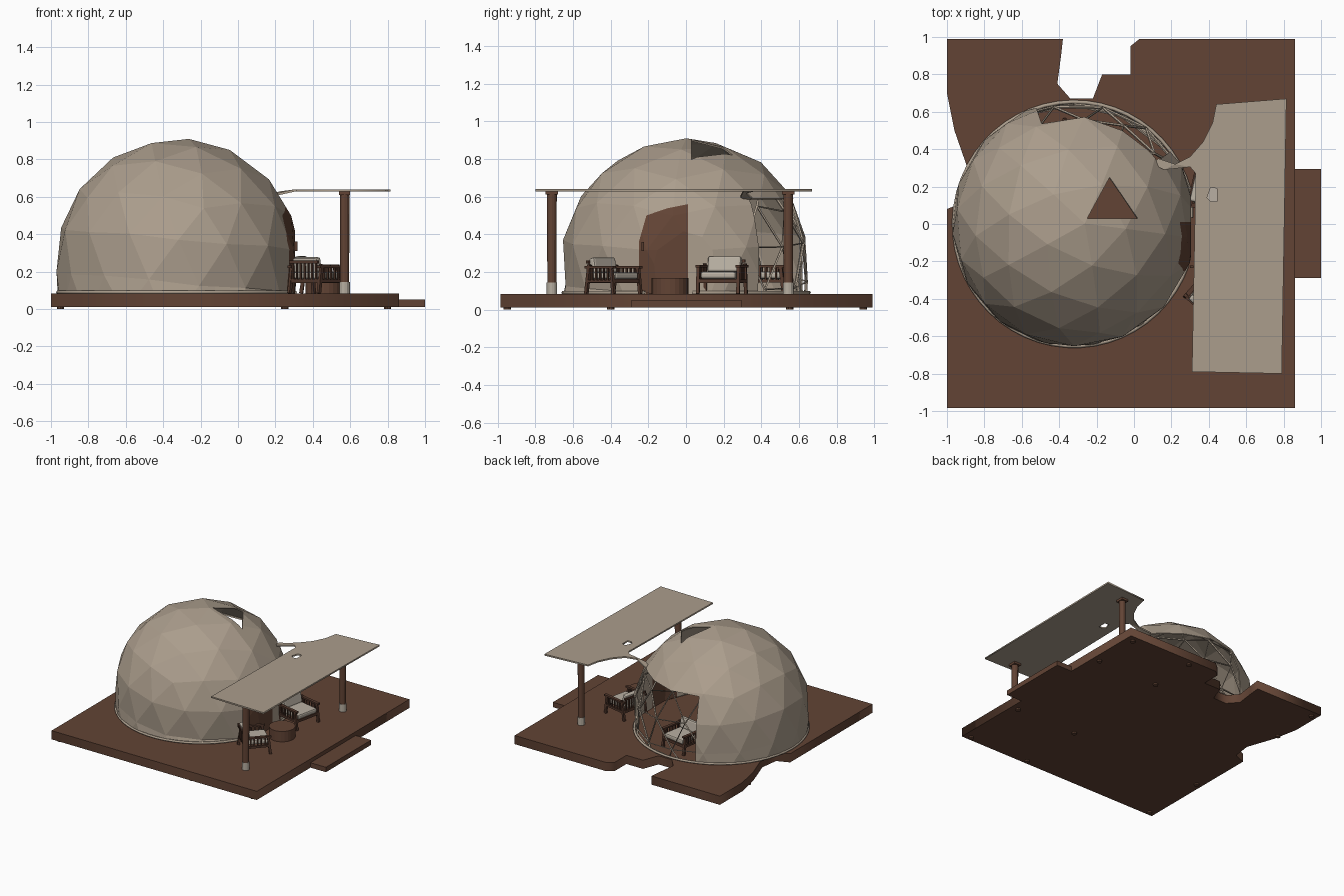
import bpy, bmesh, math
from mathutils import Vector, Matrix

if "Cube" in bpy.data.objects:
    bpy.data.objects.remove(bpy.data.objects["Cube"])

def material(name, rgb):
    m = bpy.data.materials.new(name)
    m.diffuse_color = (*rgb, 1)
    m.use_nodes = True
    m.node_tree.nodes["Principled BSDF"].inputs["Base Color"].default_value = m.diffuse_color
    return m

CANVAS = material("beige canvas", (0.41, 0.34, 0.265))
WOOD = material("deck brown", (0.122, 0.057, 0.035))
DARK = material("dark wood", (0.09, 0.042, 0.027))
CUSHION = material("pale cushion", (0.48, 0.43, 0.36))

def make(name, bm, *mats):
    me = bpy.data.meshes.new(name)
    bmesh.ops.recalc_face_normals(bm, faces=bm.faces[:])
    bm.to_mesh(me)
    bm.free()
    for m in mats:
        me.materials.append(m)
    ob = bpy.data.objects.new(name, me)
    bpy.context.collection.objects.link(ob)
    return ob

def add_box(bm, lo, hi, tilt=None):
    lo, hi = Vector(lo), Vector(hi)
    m = Matrix.Translation((lo + hi) / 2)
    if tilt:
        m = m @ Matrix.Rotation(tilt, 4, 'Y')
    bmesh.ops.create_cube(bm, size=1, matrix=m @ Matrix.Diagonal((*(hi - lo), 1)))

def add_cyl(bm, c, r, z0, z1, n=16, r2=None):
    bmesh.ops.create_cone(bm, cap_ends=True, segments=n, radius1=r, radius2=r2 or r, depth=z1 - z0,
                          matrix=Matrix.Translation((c[0], c[1], (z0 + z1) / 2)))

def plate(name, outlines, z0, z1, mat):
    """Flat slab from xy outlines; later outlines are holes."""
    cu = bpy.data.curves.new(name, 'CURVE')
    cu.dimensions, cu.fill_mode = '2D', 'BOTH'
    cu.extrude = (z1 - z0) / 2
    for pts in outlines:
        s = cu.splines.new('POLY')
        s.points.add(len(pts) - 1)
        for p, (x, y) in zip(s.points, pts):
            p.co = (x, y, 0, 1)
        s.use_cyclic_u = True
    tmp = bpy.data.objects.new(name + "_outline", cu)
    bpy.context.collection.objects.link(tmp)
    bpy.context.view_layer.update()
    me = bpy.data.meshes.new_from_object(tmp.evaluated_get(bpy.context.evaluated_depsgraph_get()))
    bpy.data.objects.remove(tmp)
    ob = bpy.data.objects.new(name, me)
    ob.location.z = (z0 + z1) / 2
    bpy.context.collection.objects.link(ob)
    me.materials.clear()
    me.materials.append(mat)
    return ob

# deck with broken back and left edges
plate("deck", [[(-1, -0.985), (0.86, -0.985), (0.86, 0.99), (0.03, 0.99), (-0.02, 0.95), (-0.02, 0.8),
                (-0.17, 0.8), (-0.22, 0.67), (-0.34, 0.67), (-0.41, 0.75), (-0.39, 0.9), (-0.38, 0.99),
                (-1, 0.99), (-1, 0.7), (-0.96, 0.5), (-0.88, 0.27), (-0.9, 0.12), (-1, 0.08)]],
      0.012, 0.083, WOOD)
bm = bmesh.new()
add_box(bm, (0.84, -0.29, 0.012), (1.0, 0.295, 0.052))
make("entry_step", bm, WOOD)
bm = bmesh.new()
for x in (-0.95, 0.25, 0.8):
    for y in (-0.95, -0.4, 0.55, 0.94):
        add_cyl(bm, (x, y), 0.02, 0, 0.02, 10)
make("deck_feet", bm, WOOD)

# geodesic dome
CX, CZ, R, BASE = -0.32, 0.257, 0.655, 0.083
CENTRE = Vector((CX, 0.002, CZ))
FLAT = 0.305

def slice_by(bm, co, no, clear=False):
    bmesh.ops.bisect_plane(bm, geom=bm.verts[:] + bm.edges[:] + bm.faces[:], dist=1e-5,
                           plane_co=co, plane_no=no, clear_outer=clear)

def geodesic(r):
    bm = bmesh.new()
    bmesh.ops.create_icosphere(bm, subdivisions=1, radius=1)
    bmesh.ops.subdivide_edges(bm, edges=bm.edges[:], cuts=2, use_grid_fill=True)
    turn = Matrix.Rotation(math.radians(5), 3, 'Y') @ Matrix.Rotation(math.radians(-7), 3, 'Z')
    for v in bm.verts:
        v.co = turn @ v.co.normalized() * r + CENTRE
        v.co.y *= 1.015
    slice_by(bm, (0, 0, BASE), (0, 0, -1), True)
    for v in bm.verts:
        if v.co.z < BASE + 0.01:
            d = Vector((v.co.x - CX, v.co.y)).normalized() * (r - 0.01)
            v.co.x, v.co.y = CX + d.x, d.y * 1.015
    return bm

def azimuth(p):
    return math.degrees(math.atan2(p.y, p.x - CX))

def inside_cut(bm, pts, axes):
    """Slice along each side of a convex outline and return the inside test."""
    tests = []
    for i, p in enumerate(pts):
        q = pts[(i + 1) % len(pts)]
        co, no = Vector(), Vector()
        co[axes[0]], co[axes[1]] = p
        no[axes[0]], no[axes[1]] = p[1] - q[1], q[0] - p[0]
        slice_by(bm, co, no)
        tests.append((co, no))
    return lambda c: all((c - co).dot(no) > 0 for co, no in tests)

A0, A1, WTOP = 37, 108, 0.59
bm = geodesic(R)
# flat wall around the door
slice_by(bm, (FLAT, 0, 0), (1, 0, 0))
for v in bm.verts:
    v.co.x = min(v.co.x, FLAT)
# side window, skylight and door outlines
for a in (A0, A1):
    t = math.radians(a)
    slice_by(bm, (CX, 0, 0), (-math.sin(t), math.cos(t), 0))
slice_by(bm, (0, 0, WTOP), (0, 0, 1))
in_skylight = inside_cut(bm, ((-0.25, 0.03), (0.02, 0.03), (-0.13, 0.25)), (0, 1))
in_door = inside_cut(bm, ((-0.25, 0.05), (0.01, 0.05), (0.01, 0.56), (-0.1, 0.538), (-0.21, 0.5),
                          (-0.25, 0.36)), (1, 2))
gone = []
for f in bm.faces:
    c = f.calc_center_median()
    if (A0 < azimuth(c) < A1 and c.z < WTOP) or (c.z > 0.6 and in_skylight(c)):
        gone.append(f)
    elif c.x > 0 and in_door(c):
        f.material_index = 1
bmesh.ops.delete(bm, geom=gone, context='FACES')
dome = make("dome_cover", bm, CANVAS, WOOD)
mod = dome.modifiers.new("thickness", 'SOLIDIFY')
mod.thickness, mod.offset = 0.008, -1
bm = bmesh.new()
add_box(bm, (0.3, -0.235, 0.31), (0.318, -0.222, 0.36))
make("door_handle", bm, DARK)

# exposed struts in the window, tucked just inside the cover
bm = geodesic(R - 0.018)
gone = []
for f in bm.faces:
    c = f.calc_center_median()
    if not (A0 - 4 < azimuth(c) < A1 + 2 and c.z < WTOP + 0.04):
        gone.append(f)
bmesh.ops.delete(bm, geom=gone, context='FACES')
struts = make("window_struts", bm, CANVAS)
mod = struts.modifiers.new("struts", 'WIREFRAME')
mod.thickness, mod.use_boundary, mod.use_even_offset = 0.016, True, False

# base ring
cu = bpy.data.curves.new("base_ring", 'CURVE')
cu.dimensions, cu.bevel_depth, cu.bevel_resolution = '3D', 0.01, 1
s = cu.splines.new('POLY')
arc = [math.radians(3 + i * 6.75) for i in range(51)]     # open at the door
s.points.add(len(arc) - 1)
for a, p in zip(arc, s.points):
    p.co = (min(CX + 0.643 * math.cos(a), FLAT), 0.653 * math.sin(a), BASE + 0.007, 1)
cu.materials.append(CANVAS)
bpy.context.collection.objects.link(bpy.data.objects.new("base_ring", cu))

# awning with a tail joined to the dome, and a small hole
awning = plate("awning", [[(0.31, -0.79), (0.79, -0.8), (0.815, 0.67), (0.44, 0.64), (0.42, 0.54), (0.37, 0.44),
                           (0.3, 0.36), (0.22, 0.32), (0.13, 0.35), (0.1, 0.32), (0.16, 0.29), (0.3, 0.305),
                           (0.33, 0.27)],
                          [(0.39, 0.14), (0.41, 0.195), (0.445, 0.19), (0.445, 0.12), (0.41, 0.12)]],
               0.627, 0.639, CANVAS)
for v in awning.data.vertices:      # tail droops onto the cover
    if v.co.x < 0.25:
        v.co.z -= (0.25 - v.co.x) * 0.35

# awning posts and their pale shoes
for side, y in (("front", -0.712), ("back", 0.543)):
    bm = bmesh.new()
    add_cyl(bm, (0.57, y), 0.024, 0.08, 0.63, 12, 0.026)
    add_box(bm, (0.54, y - 0.033, 0.61), (0.6, y + 0.033, 0.628))
    make(side + "_post", bm, WOOD)
    bm = bmesh.new()
    add_cyl(bm, (0.57, y), 0.028, 0.08, 0.145, 12)
    make(side + "_post_shoe", bm, CUSHION)

# armchairs: built facing +x, then turned
def armchair(name, x, y, turn, scale=1.0):
    frame, soft = bmesh.new(), bmesh.new()
    for s in (-1, 1):
        ys = s * 0.115
        lo, hi = ys - 0.009, ys + 0.009
        add_box(frame, (0.085, lo, 0), (0.105, hi, 0.16), -0.12)      # front leg
        add_box(frame, (-0.105, lo, 0), (-0.085, hi, 0.17), 0.15)     # back leg
        add_box(frame, (-0.11, lo - 0.004, 0.148), (0.11, hi + 0.004, 0.162))
        add_box(frame, (-0.1, lo, 0.065), (0.1, hi, 0.082))
        for i in range(5):
            px = -0.06 + i * 0.03
            add_box(frame, (px - 0.005, ys - 0.005, 0.075), (px + 0.005, ys + 0.005, 0.155))
    for px in (-0.095, 0.095):
        add_box(frame, (px - 0.009, -0.115, 0.062), (px + 0.009, 0.115, 0.085))
    add_box(frame, (-0.115, -0.11, 0.175), (-0.1, 0.11, 0.192))
    for i in range(7):
        py = -0.09 + i * 0.03
        add_box(frame, (-0.108, py - 0.005, 0.08), (-0.098, py + 0.005, 0.18))
    add_box(soft, (-0.09, -0.1, 0.085), (0.105, 0.1, 0.125))
    add_box(soft, (-0.1, -0.095, 0.12), (-0.06, 0.095, 0.21), -0.2)
    for part, bm, mat in (("_frame", frame, DARK), ("_cushions", soft, CUSHION)):
        ob = make(name + part, bm, mat)
        ob.location = (x, y, 0.083)
        ob.rotation_euler.z = math.radians(turn)
        ob.scale = (scale,) * 3
        if part == "_cushions":
            b = ob.modifiers.new("soft edges", 'BEVEL')
            b.width, b.segments = 0.012, 2

armchair("left_armchair", 0.42, -0.385, 48, 0.92)
armchair("right_armchair", 0.415, 0.19, -12, 0.95)
armchair("indoor_armchair", -0.28, 0.44, 80, 0.95)

# round table between the chairs
bm = bmesh.new()
add_cyl(bm, (0.46, -0.085), 0.098, 0.083, 0.168, 24)
make("round_table", bm, WOOD)
